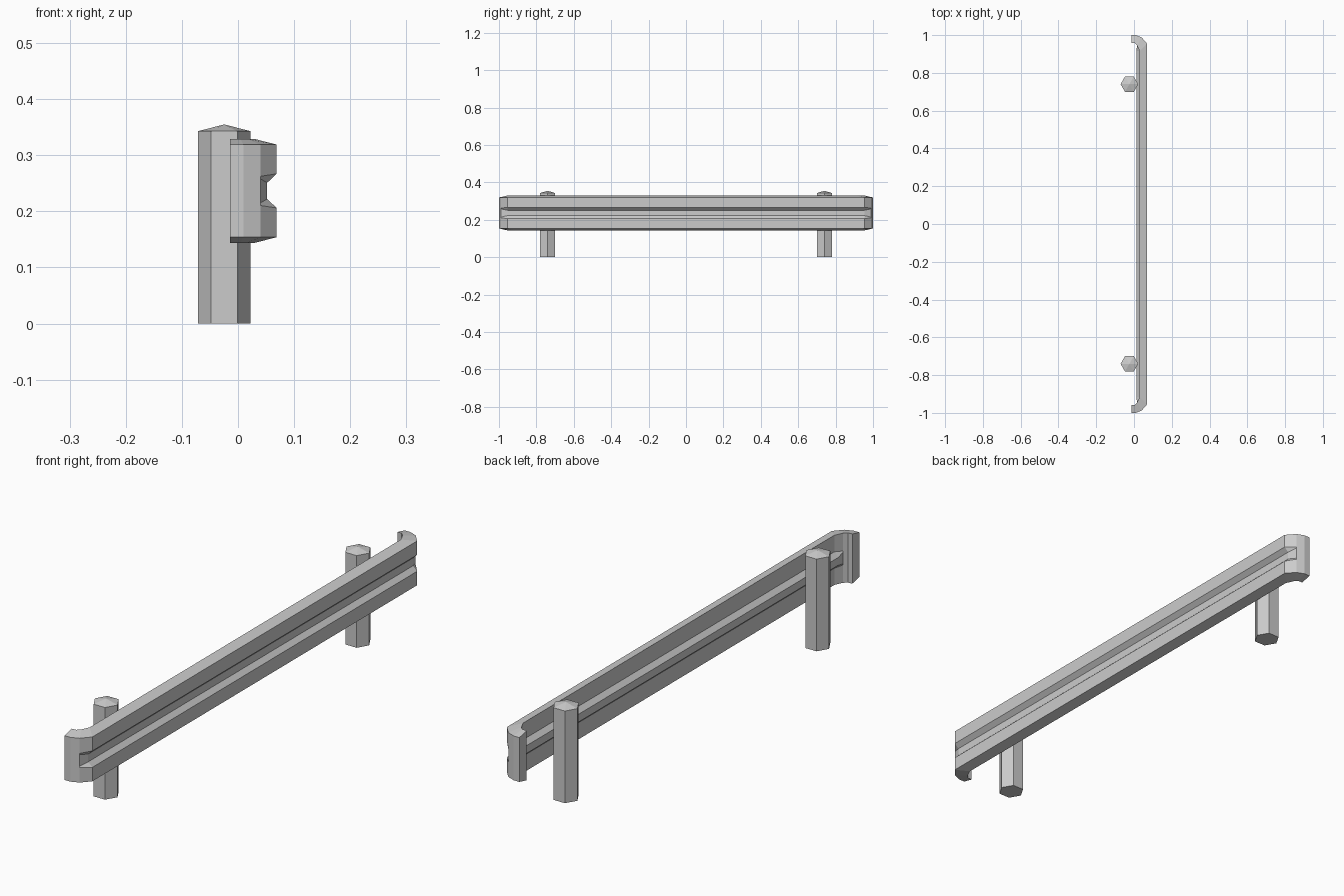
import bpy, bmesh, math

if "Cube" in bpy.data.objects:
    bpy.data.objects.remove(bpy.data.objects["Cube"])

MID_Z = 0.2365


def finish(name, bm):
    bmesh.ops.recalc_face_normals(bm, faces=bm.faces[:])
    mesh = bpy.data.meshes.new(name)
    bm.to_mesh(mesh)
    bm.free()
    obj = bpy.data.objects.new(name, mesh)
    bpy.context.collection.objects.link(obj)
    return obj


# Rail: grooved cross-section swept along a path with ends bent backwards.
# Each station: outer (x, y), inner (x, y), groove depth
half_path = [
    ((0.069, 0.955), (0.030, 0.915), 0.017),
    ((0.040, 0.988), (0.016, 0.945), 0.0),
    ((0.010, 1.000), (0.004, 0.957), 0.0),
    ((-0.014, 1.000), (-0.014, 0.958), 0.0),
]
mirrored = [((o[0], -o[1]), (i[0], -i[1]), g) for o, i, g in reversed(half_path)]


def section(outer, inner, depth):
    lip, floor = (0.0305, 0.0145) if depth else (0.026, 0.0215)
    points = []
    for (x, y), edge, sign in ((outer, 0.0825, 1), (inner, 0.0925, -1)):
        for dx, h in ((0, edge), (0, lip), (depth, floor),
                      (depth, -floor), (0, -lip), (0, -edge)):
            points.append((x - dx, y, MID_Z + sign * h))
    return points


bm = bmesh.new()
rings = [[bm.verts.new(p) for p in section(*s)] for s in mirrored + half_path]
for a, b in zip(rings, rings[1:]):
    for k in range(len(a)):
        n = (k + 1) % len(a)
        bm.faces.new((a[k], a[n], b[n], b[k]))
bm.faces.new(rings[0])
bm.faces.new(rings[-1])
finish("guard_rail", bm)


# Posts: hexagonal columns with a shallow pointed cap
def post(name, y):
    bm = bmesh.new()
    cx, r = -0.0245, 0.0465
    ring = [(cx + r * math.cos(k * math.pi / 3), y + r * math.sin(k * math.pi / 3))
            for k in range(6)]
    low = [bm.verts.new((px, py, 0)) for px, py in ring]
    high = [bm.verts.new((px, py, 0.343)) for px, py in ring]
    tip = bm.verts.new((cx, y, 0.355))
    bm.faces.new(low)
    for k in range(6):
        n = (k + 1) % 6
        bm.faces.new((low[k], low[n], high[n], high[k]))
        bm.faces.new((high[k], high[n], tip))
    finish(name, bm)


post("front_post", -0.74)
post("back_post", 0.74)
